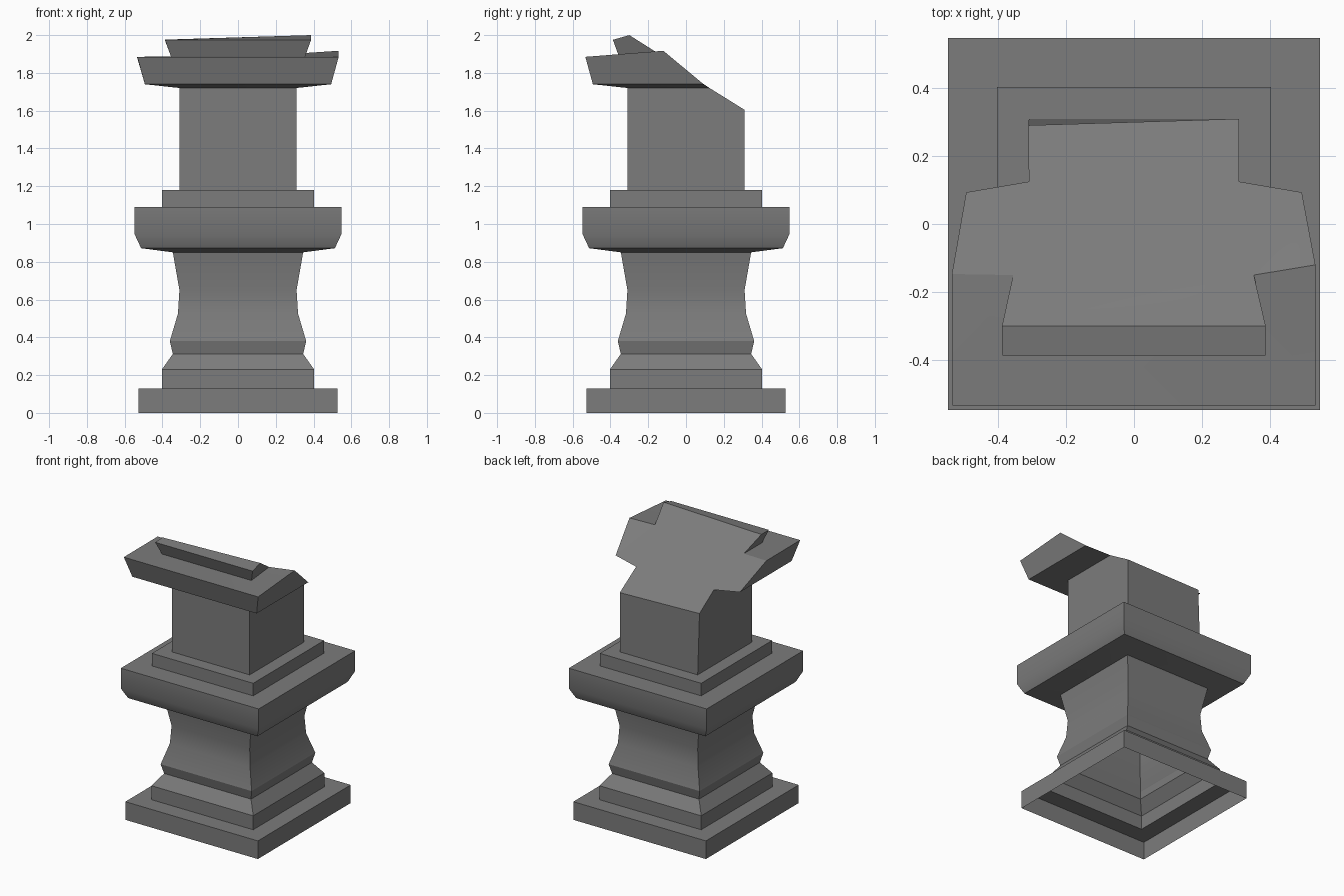
import bpy, bmesh
from mathutils import Vector

if "Cube" in bpy.data.objects:
    bpy.data.objects.remove(bpy.data.objects["Cube"])

# One stone colour
stone = bpy.data.materials.new("grey stone")
stone.diffuse_color = (0.2, 0.2, 0.2, 1)
stone.use_nodes = True
stone.node_tree.nodes["Principled BSDF"].inputs["Base Color"].default_value = stone.diffuse_color

# Moulding profile, bottom to top: (half width, height)
PROFILE = [
    (0.526, 0.0), (0.526, 0.13), (0.403, 0.13), (0.403, 0.23),   # plinth
    (0.345, 0.312), (0.361, 0.38), (0.318, 0.525), (0.31, 0.65), # waisted neck
    (0.345, 0.85), (0.513, 0.872), (0.547, 0.945), (0.547, 1.09),# capital
    (0.402, 1.09), (0.402, 1.18), (0.309, 1.18), (0.309, 1.72),  # shaft
    (0.493, 1.74), (0.533, 1.885), (0.355, 1.887), (0.387, 1.975)# cornice, top slab
]

bm = bmesh.new()
rings = []
for w, z in PROFILE:
    rings.append([bm.verts.new((sx * w, sy * w, z))
                  for sx, sy in ((-1, -1), (1, -1), (1, 1), (-1, 1))])
for a, b in zip(rings, rings[1:]):
    for i in range(4):
        j = (i + 1) % 4
        bm.faces.new((a[i], a[j], b[j], b[i]))
bm.faces.new(rings[-1])          # the bottom stays open

# Slanted break across the top
cut = bmesh.ops.bisect_plane(
    bm, geom=bm.verts[:] + bm.edges[:] + bm.faces[:], dist=1e-5,
    plane_co=(0, -0.3, 1.99), plane_no=(0, 0.636, 1), clear_outer=True)
edges = [e for e in cut["geom_cut"] if isinstance(e, bmesh.types.BMEdge)]
fill = bmesh.ops.edgeloop_fill(bm, edges=edges)

# Uneven corners of the break
for p in ((-0.388, -0.3, 1.976), (0.387, -0.3, 2.0),
          (0.352, -0.15, 1.905), (0.533, -0.12, 1.917),
          (-0.355, -0.15, 1.887), (-0.535, -0.147, 1.885),
          (-0.31, 0.29, 1.613), (0.309, 0.309, 1.605)):
    p = Vector(p)
    min(bm.verts, key=lambda v: (v.co - p).length).co = p

bmesh.ops.recalc_face_normals(bm, faces=bm.faces[:])
# Outward check: the front of the plinth must face -y
bm.normal_update()
front = min(bm.faces, key=lambda f: (f.calc_center_median() - Vector((0, -0.526, 0.065))).length)
if front.normal.y > 0:
    bmesh.ops.reverse_faces(bm, faces=bm.faces[:])
bmesh.ops.triangulate(bm, faces=[f for f in bm.faces if len(f.verts) > 4])

mesh = bpy.data.meshes.new("broken_pedestal")
bm.to_mesh(mesh)
bm.free()
mesh.materials.append(stone)
obj = bpy.data.objects.new("broken_pedestal", mesh)
bpy.context.collection.objects.link(obj)

# Smooth curved mouldings, sharp corners
bpy.context.view_layer.objects.active = obj
obj.select_set(True)
bpy.ops.object.shade_smooth_by_angle(angle=0.45)
